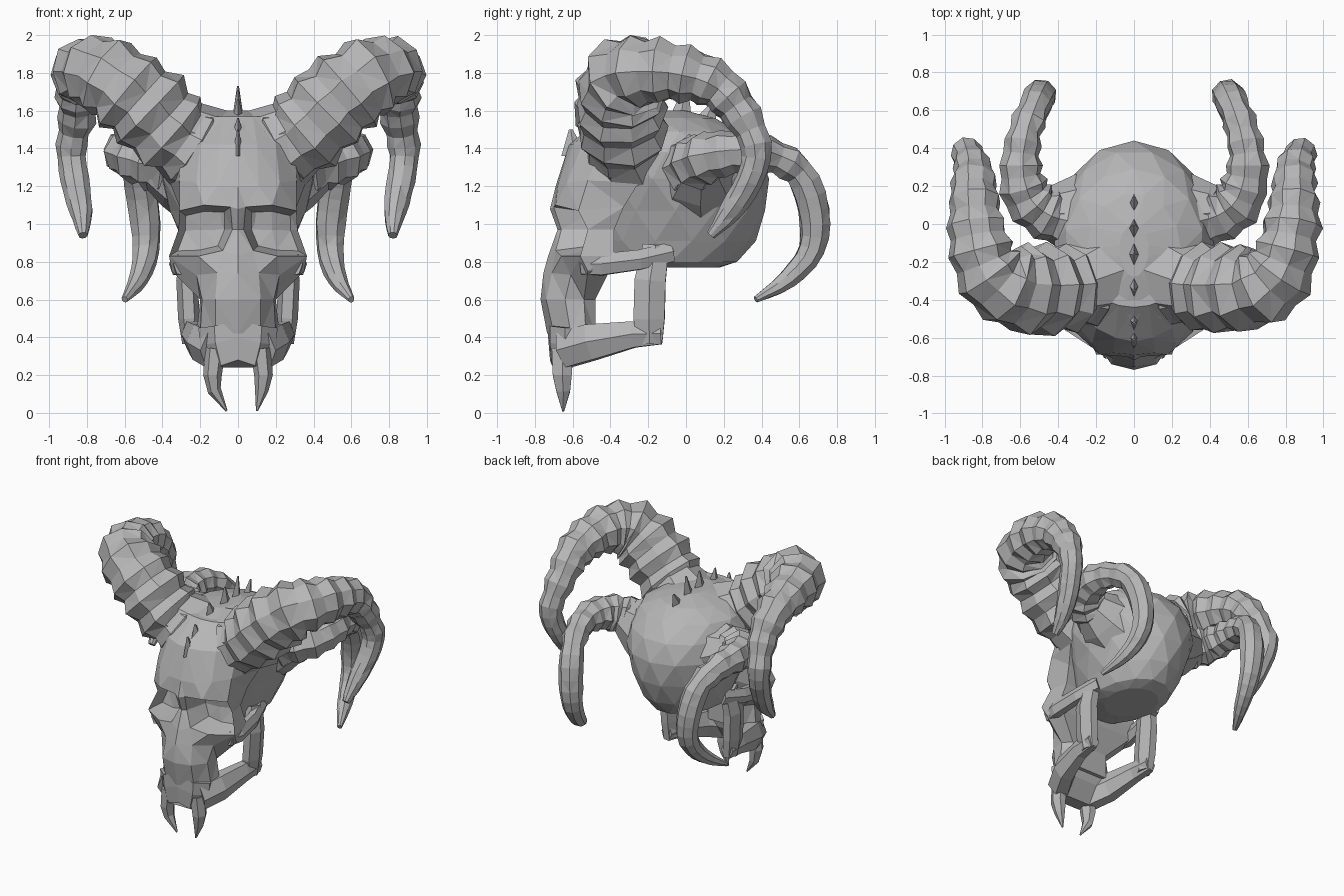
import bpy, bmesh, math, random
from mathutils import Vector

if "Cube" in bpy.data.objects:
    bpy.data.objects.remove(bpy.data.objects["Cube"])

random.seed(4)
bone = bpy.data.materials.new("grey bone")
bone.diffuse_color = (0.47, 0.47, 0.47, 1)
bone.use_nodes = True
bone.node_tree.nodes["Principled BSDF"].inputs["Base Color"].default_value = bone.diffuse_color


def finish(bm, name):
    bmesh.ops.recalc_face_normals(bm, faces=bm.faces[:])
    me = bpy.data.meshes.new(name)
    bm.to_mesh(me)
    bm.free()
    me.materials.append(bone)
    ob = bpy.data.objects.new(name, me)
    bpy.context.collection.objects.link(ob)
    return ob


def loft(rings):
    """Skin closed rings of points and cap both ends."""
    bm = bmesh.new()
    vs = [[bm.verts.new(p) for p in ring] for ring in rings]
    n = len(vs[0])
    for a, b in zip(vs, vs[1:]):
        for i in range(n):
            j = (i + 1) % n
            bm.faces.new((a[i], a[j], b[j], b[i]))
    bm.faces.new(vs[0])
    bm.faces.new(vs[-1])
    return bm, vs


def resample(path, n):
    """Catmull-Rom through (x, y, z, radius) points."""
    p = [Vector(q) for q in path]
    p = [2 * p[0] - p[1]] + p + [2 * p[-1] - p[-2]]
    out = []
    for k in range(n + 1):
        u = k / n * (len(path) - 1)
        i = min(int(u), len(path) - 2)
        t = u - i
        a, b, c, d = p[i:i + 4]
        out.append(0.5 * (2 * b + (c - a) * t + (2 * a - 5 * b + 4 * c - d) * t * t
                          + (3 * b - a - 3 * c + d) * t ** 3))
    return out


def tube(name, pts, side, sides=8, ridge=0.0, ridge_end=0.7, jitter=0.0, squash=1.0):
    """Tapered tube, with raised rings up to ridge_end of its length."""
    pos = [Vector((q[0] * side, q[1], q[2])) for q in pts]
    rings, normal, last = [], None, len(pts) - 1
    for k, c in enumerate(pos):
        d = (pos[min(k + 1, last)] - pos[max(k - 1, 0)]).normalized()
        ref = normal if normal else Vector((0, 0.3, 1))
        if not normal and abs(d.dot(ref.normalized())) > 0.9:
            ref = Vector((0, 1, 0))
        normal = (ref - d * ref.dot(d)).normalized()
        bi = d.cross(normal)
        r = max(pts[k][3], 0.006)
        if k / last < ridge_end:
            r *= 1 + (ridge if k % 2 else -ridge)
        ring = []
        for i in range(sides):
            a = 2 * math.pi * (i + 0.5) / sides
            rr = r * (1 + random.uniform(-jitter, jitter))
            o = normal * math.cos(a) * rr + bi * math.sin(a) * rr
            o.x *= squash
            ring.append(c + o)
        rings.append(ring)
    bm, _ = loft(rings)
    bmesh.ops.triangulate(bm, faces=[f for f in bm.faces if len(f.verts) == 4 and jitter])
    return finish(bm, name)


# cranium: height, half width, front y, back y
levels = [(0.77, 0.18, -0.25, 0.18), (0.80, 0.25, -0.44, 0.28), (0.91, 0.30, -0.50, 0.37),
          (1.07, 0.36, -0.54, 0.43), (1.24, 0.42, -0.57, 0.44), (1.38, 0.42, -0.60, 0.39),
          (1.49, 0.37, -0.54, 0.29), (1.56, 0.25, -0.45, 0.16), (1.60, 0.08, -0.28, 0.0)]
rings = []
for k, (z, w, y0, y1) in enumerate(levels):
    ring = []
    for i in range(14):
        a = 2 * math.pi * (i + 0.5 * (k % 2)) / 14
        c = math.cos(a)
        ring.append((w * math.sin(a) * (1 - 0.15 * max(0, -c)),
                     (y0 + y1) / 2 + (y1 - y0) / 2 * c, z))
    rings.append(ring)
bm, _ = loft(rings)
bmesh.ops.triangulate(bm, faces=bm.faces[:])
finish(bm, "cranium")

# face: each row is a height and five (x, y) points from nose line to temple
rows = [(1.57, (0, -.44, .08, -.43, .16, -.40, .24, -.34, .28, -.20)),
        (1.42, (0, -.62, .10, -.60, .20, -.55, .30, -.44, .37, -.20)),
        (1.20, (0, -.69, .11, -.68, .22, -.63, .31, -.52, .36, -.25)),
        (1.09, (0, -.72, .04, -.70, .18, -.69, .31, -.57, .31, -.33)),
        (0.97, (0, -.68, .03, -.66, .18, -.64, .315, -.52, .29, -.38)),
        (0.83, (0, -.73, .08, -.69, .21, -.66, .365, -.56, .34, -.38)),
        (0.74, (0, -.755, .11, -.71, .22, -.61, .35, -.52, .31, -.40)),
        (0.60, (0, -.77, .12, -.74, .19, -.64, .20, -.54, .15, -.48)),
        (0.42, (0, -.735, .12, -.70, .20, -.61, .22, -.53, .15, -.48))]
# small height shifts arch the brow and drop the cheek, by row number
shift = {2: (0, 0, .02, .03, .02), 3: (-.01, 0, .01, -.02, 0),
         5: (0, .03, 0, 0, 0), 6: (0, 0, -.01, .01, .02)}
rings = []
for k, (z, v) in enumerate(rows):
    dz = shift.get(k, (0,) * 5)
    half = [Vector((v[2 * i], v[2 * i + 1], z + dz[i])) for i in range(5)]
    rings.append(half + [Vector((-p.x, p.y, p.z)) for p in reversed(half[1:])])
bm, vs = loft(rings)
bmesh.ops.recalc_face_normals(bm, faces=bm.faces[:])
# eye sockets: rim inset, then floor pushed in
for s in (1, -1):
    eye = [f for f in bm.faces if 0.84 < f.calc_center_median().z < 1.09
           and 0.06 < s * f.calc_center_median().x < 0.30
           and f.calc_center_median().y < -0.55 and len(f.verts) == 4]
    bmesh.ops.inset_region(bm, faces=eye, thickness=0.015)
    floor = {v for f in eye for v in f.verts}
    for v in floor:
        v.co.y = v.co.y * 0.4 - 0.23
        v.co.x = s * 0.18 + (v.co.x - s * 0.18) * 0.8
        v.co.z = 0.96 + (v.co.z - 0.96) * 0.85
bmesh.ops.triangulate(bm, faces=bm.faces[:])
finish(bm, "face")

# chin block with a notched lower edge
rings = []
for z, w, y0, y1 in ((0.45, 0.21, -0.72, -0.50), (0.36, 0.20, -0.72, -0.52), (0.24, 0.15, -0.71, -0.60)):
    rings.append([(0, y0 - 0.01, z + 0.04), (w * 0.6, y0, z + 0.01), (w, y0 + 0.08, z), (w * 0.8, y1, z),
                  (-w * 0.8, y1, z), (-w, y0 + 0.08, z), (-w * 0.6, y0, z + 0.01)])
bm, _ = loft(rings)
finish(bm, "chin")

big_horn = [(.20, -.31, 1.38, .20), (.35, -.335, 1.485, .225), (.515, -.345, 1.645, .232),
            (.67, -.325, 1.77, .212), (.78, -.22, 1.81, .18), (.83, -.03, 1.80, .15),
            (.845, .15, 1.74, .125), (.85, .28, 1.60, .105), (.88, .375, 1.40, .08),
            (.86, .33, 1.22, .075), (.83, .23, 1.06, .06), (.82, .13, .94, .025)]
small_horn = [(.33, .03, 1.30, .16), (.46, .06, 1.33, .145), (.56, .14, 1.36, .13),
              (.60, .29, 1.38, .11), (.58, .46, 1.36, .09), (.53, .61, 1.26, .085),
              (.495, .68, 1.05, .085), (.49, .66, .85, .07), (.53, .53, .70, .052),
              (.60, .37, .60, .018)]

for s, label in ((1, "right"), (-1, "left")):
    tube("big_horn_" + label, resample(big_horn, 32), s, 9, 0.08, 0.72, 0.05)
    tube("small_horn_" + label, resample(small_horn, 26), s, 8, 0.08, 0.55, 0.05)
    # flared bone where the horns leave the skull
    tube("big_horn_root_" + label, [(.06, -.24, 1.28, .28), (.18, -.27, 1.38, .26),
                                    (.34, -.33, 1.48, .20)], s, 9)
    tube("small_horn_root_" + label, [(.22, .06, 1.24, .24), (.33, .06, 1.28, .20),
                                      (.46, .07, 1.33, .13)], s, 8)
    # cheek arch, jaw hinge and jaw
    tube("cheek_arch_" + label, [(.30, -.55, .785, .06), (.32, -.45, .785, .065),
                                 (.30, -.25, .81, .06), (.25, -.08, .85, .06)], s, 6, squash=.7)
    tube("jaw_hinge_" + label, [(.25, -.16, .88, .08), (.27, -.19, .70, .095),
                                (.26, -.195, .50, .095), (.25, -.19, .37, .075)], s, 6, squash=.6)
    tube("jaw_" + label, [(.255, -.13, .42, .065), (.245, -.28, .415, .08),
                          (.20, -.50, .375, .11), (.13, -.64, .335, .11)], s, 6, squash=.7)
    # fangs
    tip = 0.08 + 0.02 * s
    tube("fang_" + label, [(.12, -.655, .34, .065), (.135, -.655, .20, .058),
                           (.125, -.65, .12, .042), (tip, -.65, .01, .006)], s, 6, squash=.85)

# crest spikes along the skull midline: y, base z, lean y, height, half length
for i, (y, z, lean, h, l) in enumerate([(-.59, 1.36, -.02, .14, .07), (-.50, 1.47, -.02, .09, .06),
                                        (-.32, 1.55, -.03, .11, .07), (-.16, 1.57, .0, .14, .07),
                                        (-.03, 1.56, .03, .17, .06), (.09, 1.53, .06, .12, .07)]):
    bm, _ = loft([[(0, y - l, z), (.03, y, z), (0, y + l, z), (-.03, y, z)],
                  [(0, y + lean - .01, z + h), (.005, y + lean, z + h),
                   (0, y + lean + .01, z + h), (-.005, y + lean, z + h)]])
    finish(bm, "crest_spike_%d" % (i + 1))
